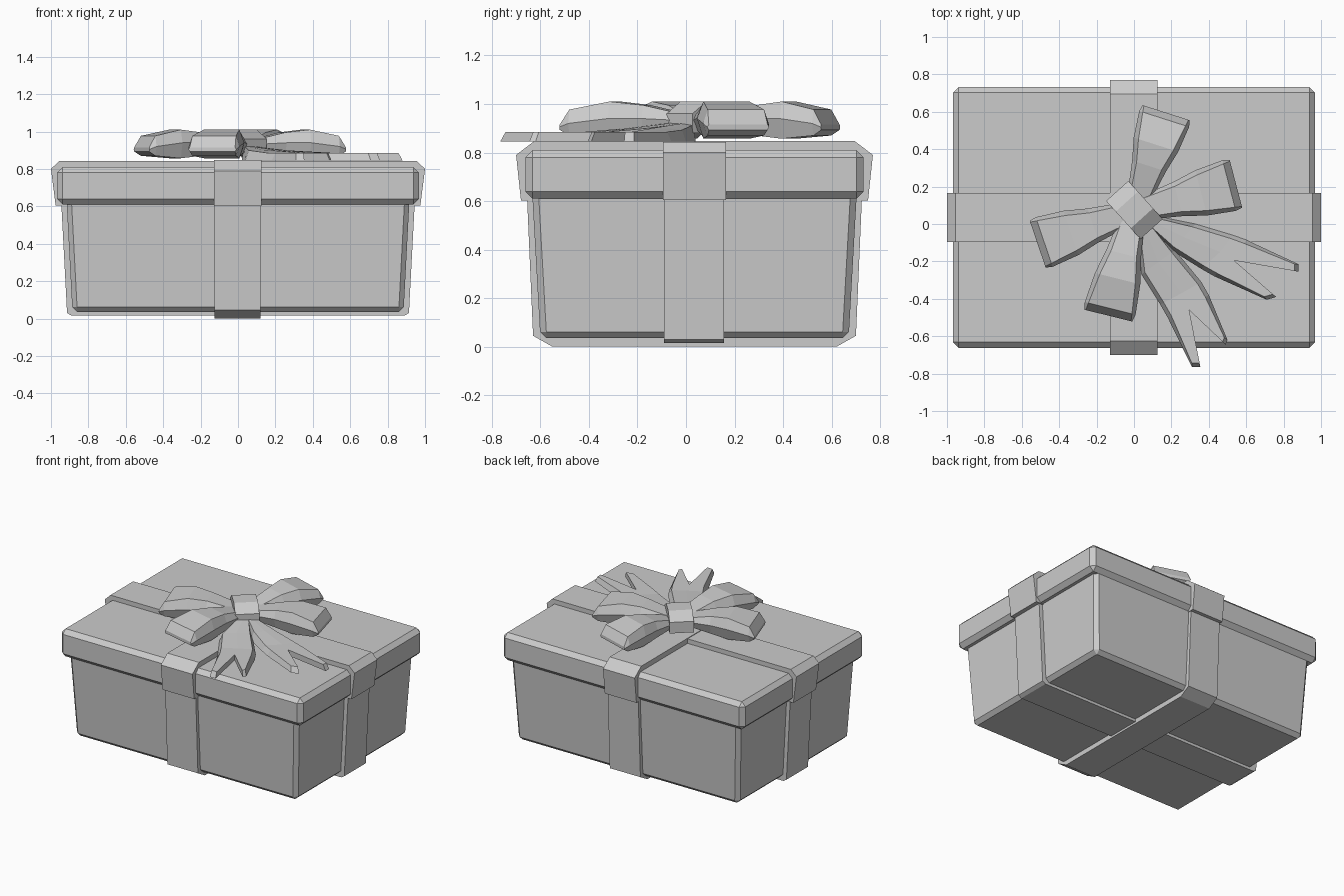
import bpy, bmesh, math
from mathutils import Vector, Matrix

if "Cube" in bpy.data.objects:
    bpy.data.objects.remove(bpy.data.objects["Cube"], do_unlink=True)

GREY = (0.6, 0.6, 0.6, 1)
mat = bpy.data.materials.new("plain grey")
mat.use_nodes = True
mat.diffuse_color = GREY
mat.node_tree.nodes["Principled BSDF"].inputs["Base Color"].default_value = GREY

MID_Y = 0.035  # centre of the box in depth


def finish(bm, name):
    bmesh.ops.recalc_face_normals(bm, faces=bm.faces)
    mesh = bpy.data.meshes.new(name)
    bm.to_mesh(mesh)
    bm.free()
    mesh.materials.append(mat)
    obj = bpy.data.objects.new(name, mesh)
    bpy.context.collection.objects.link(obj)
    return obj


def loft(bm, rings):
    """Skin a list of equal point rings and cap both ends."""
    rows = [[bm.verts.new(p) for p in ring] for ring in rings]
    n = len(rows[0])
    for a, b in zip(rows, rows[1:]):
        for i in range(n):
            j = (i + 1) % n
            bm.faces.new((a[i], a[j], b[j], b[i]))
    bm.faces.new(rows[0])
    bm.faces.new(rows[-1])


def bevelled_box(name, low, high, bevel, keep_bottom_sharp):
    """Tapered box; low and high are (half x, half y, z)."""
    bm = bmesh.new()
    rings = [[(sx * hx, MID_Y + sy * hy, z)
              for sx, sy in ((-1, -1), (1, -1), (1, 1), (-1, 1))]
             for hx, hy, z in (low, high)]
    loft(bm, rings)
    edges = [e for e in bm.edges
             if not (keep_bottom_sharp and all(v.co.z == low[2] for v in e.verts))]
    bmesh.ops.bevel(bm, geom=edges, offset=bevel, segments=1, affect='EDGES')
    return finish(bm, name)


def band(name, profile, w0, w1, matrix):
    """Prism from a (length, z) profile, spanning w0..w1 across."""
    bm = bmesh.new()
    loft(bm, [[matrix @ Vector((s, w, z)) for s, z in profile] for w in (w0, w1)])
    return finish(bm, name)


def mirrored(half, centre=0.0):
    return ([(centre + s, z) for s, z in half]
            + [(centre - s, z) for s, z in reversed(half)])


# Box and lid
bevelled_box("box_body", (0.885, 0.635, 0.035), (0.918, 0.67, 0.66), 0.026, False)
bevelled_box("box_lid", (0.968, 0.697, 0.61), (0.968, 0.697, 0.81), 0.03, True)

# Ribbons across the width
straight = Matrix.Identity(4)
band("side_ribbon_lid", mirrored([(0.975, 0.605), (1.0, 0.80), (0.955, 0.843)]),
     -0.095, 0.165, straight)
band("side_ribbon_body", mirrored([(0.89, 0.015), (0.914, 0.03), (0.945, 0.62)]),
     -0.09, 0.157, straight)

# Ribbons across the depth
turned = Matrix.Rotation(math.pi / 2, 4, 'Z')
band("front_ribbon_lid",
     mirrored([(0.715, 0.603), (0.735, 0.79), (0.66, 0.847)], MID_Y),
     -0.125, 0.128, turned)
band("front_ribbon_body",
     mirrored([(0.585, 0.0), (0.665, 0.045), (0.69, 0.62)], MID_Y),
     -0.12, 0.125, turned)

# Bow knot
knot_place = Matrix.Translation((0.002, 0.075, 0)) @ Matrix.Rotation(math.radians(-48), 4, 'Z')
band("bow_knot", mirrored([(0.137, 0.88), (0.137, 0.96), (0.06, 1.01)]),
     -0.08, 0.08, knot_place)

# Bow loops: fraction of length, middle and top half widths, top, middle and bottom heights
SECTIONS = [
    (0.05, 0.065, 0.05, 0.95, 0.93, 0.90),
    (0.40, 0.095, 0.07, 0.995, 0.94, 0.87),
    (0.64, 0.125, 0.098, 1.01, 0.94, 0.857),
    (0.93, 0.14, 0.12, 0.977, 0.92, 0.87),
    (1.00, 0.132, 0.125, 0.915, 0.905, 0.893),
]


def bow_loop(name, root, tip):
    root, tip = Vector(root), Vector(tip)
    along = tip - root
    across = Vector((-along.y, along.x)).normalized()
    rings = []
    for t, wm, wt, zt, zm, zb in SECTIONS:
        c = root + along * t
        outline = ((-wt, zt), (wt, zt), (wm, zm), (wt, zb), (-wt, zb), (-wm, zm))
        rings.append([(*(c + across * w), z) for w, z in outline])
    bm = bmesh.new()
    loft(bm, rings)
    finish(bm, name)


bow_loop("bow_loop_back", (0.02, 0.12), (0.172, 0.595))
bow_loop("bow_loop_left", (0.03, 0.08), (0.545, 0.215))
bow_loop("bow_loop_right", (-0.02, 0.06), (-0.515, -0.108))
bow_loop("bow_loop_front", (0.0, 0.06), (-0.137, -0.49))


# Ribbon tails with notched ends, sloping down from the knot
def bow_tail(name, rows):
    bm = bmesh.new()
    grid = []
    for a, m, b in rows:
        if m is None:
            m = ((a[0] + b[0]) / 2, (a[1] + b[1]) / 2)
        grid.append([bm.verts.new((*p, 0.845)) for p in (a, m, b)])
    for r, s in zip(grid, grid[1:]):
        for i in range(2):
            bm.faces.new((r[i], r[i + 1], s[i + 1], s[i]))
    base = list(bm.faces)
    top = bmesh.ops.extrude_face_region(bm, geom=base, use_keep_orig=True)["geom"]
    top_verts = [v for v in top if isinstance(v, bmesh.types.BMVert)]
    spine = [row[1].co.xy.copy() for row in grid]
    for v in top_verts:
        dist = v.co.xy.length
        v.co.z = 0.885 + max(0, 0.045 * (1 - dist / 0.4))
        # Narrow the upper surface so that the sides slope
        near = min(spine, key=lambda p: (p - v.co.xy).length)
        pull = near - v.co.xy
        if pull.length > 0.001:
            v.co.xy += pull.normalized() * min(0.022, pull.length * 0.3)
    finish(bm, name)


bow_tail("bow_tail_front", [
    ((0.02, -0.04), None, (0.10, 0.0)),
    ((0.04, -0.27), None, (0.22, -0.14)),
    ((0.14, -0.43), (0.255, -0.37), (0.36, -0.31)),
    ((0.18, -0.50), (0.275, -0.42), (0.40, -0.38)),
    ((0.31, -0.765), (0.29, -0.45), (0.50, -0.62)),
    ((0.355, -0.765), (0.295, -0.46), (0.49, -0.645)),
])
bow_tail("bow_tail_left", [
    ((0.08, -0.02), None, (0.13, 0.04)),
    ((0.20, -0.14), None, (0.33, 0.0)),
    ((0.36, -0.24), (0.46, -0.15), (0.53, -0.06)),
    ((0.43, -0.28), (0.51, -0.18), (0.60, -0.085)),
    ((0.71, -0.405), (0.53, -0.19), (0.88, -0.215)),
    ((0.76, -0.39), (0.535, -0.195), (0.88, -0.255)),
])
